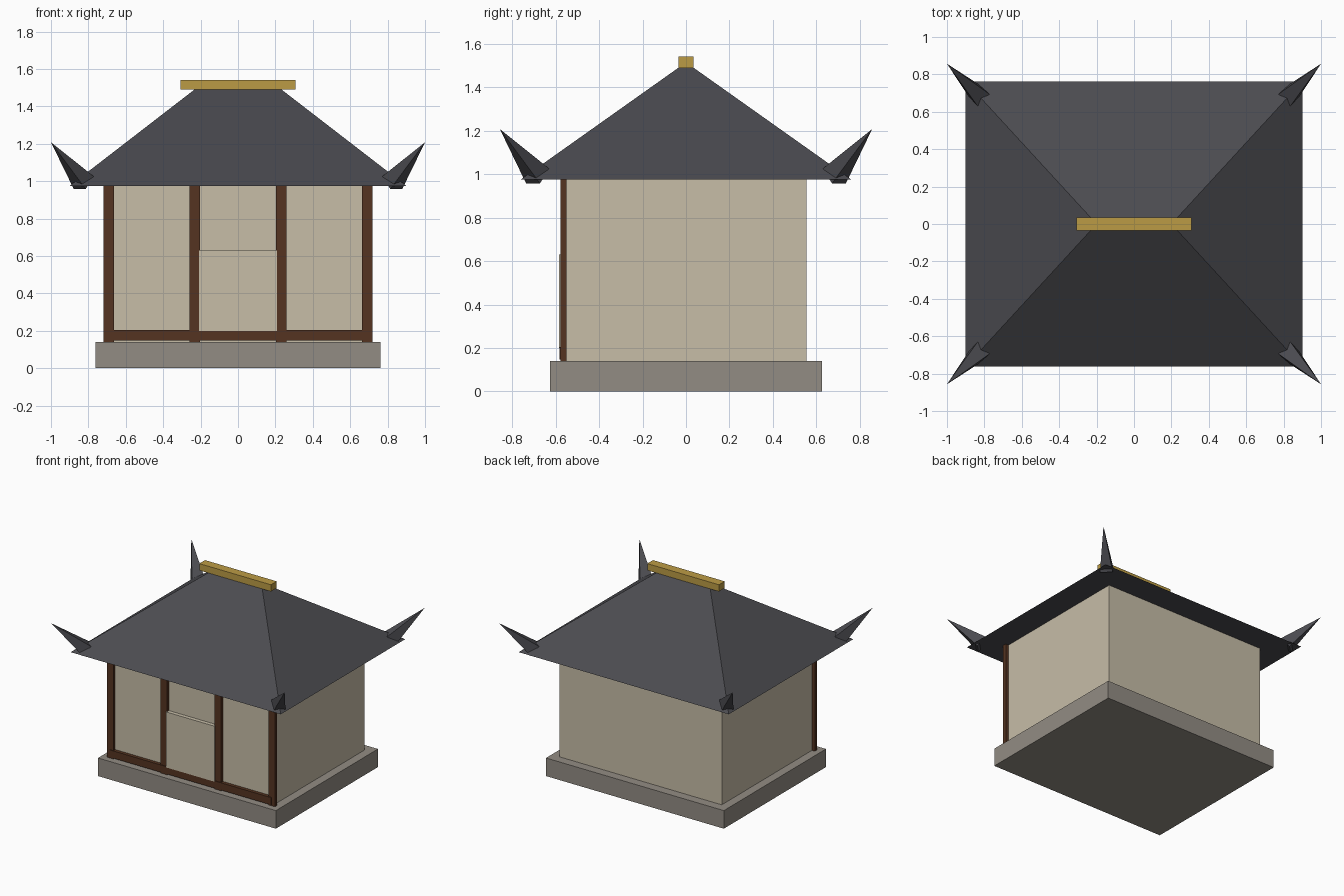
import bpy
import bmesh
from mathutils import Matrix, Vector

default = bpy.data.objects.get("Cube")
if default:
    bpy.data.objects.remove(default, do_unlink=True)


def material(name, rgb):
    mat = bpy.data.materials.new(name)
    mat.use_nodes = True
    mat.diffuse_color = (*rgb, 1)
    mat.node_tree.nodes["Principled BSDF"].inputs["Base Color"].default_value = (*rgb, 1)
    return mat


stone = material("grey stone", (0.29, 0.265, 0.23))
plaster = material("cream plaster", (0.57, 0.51, 0.39))
wood = material("dark brown wood", (0.09, 0.034, 0.015))
tile = material("charcoal tile", (0.07, 0.07, 0.08))
gold = material("dull gold", (0.50, 0.33, 0.06))


def finish(name, bm, mat):
    bmesh.ops.recalc_face_normals(bm, faces=bm.faces)
    mesh = bpy.data.meshes.new(name)
    bm.to_mesh(mesh)
    bm.free()
    mesh.materials.append(mat)
    obj = bpy.data.objects.new(name, mesh)
    bpy.context.collection.objects.link(obj)
    return obj


def box(name, low, high, mat):
    low, high = Vector(low), Vector(high)
    bm = bmesh.new()
    bmesh.ops.create_cube(bm, size=1)
    bmesh.ops.scale(bm, vec=high - low, verts=bm.verts)
    bmesh.ops.translate(bm, vec=(low + high) / 2, verts=bm.verts)
    return finish(name, bm, mat)


def horn(name, centre, tip, mat):
    # Four-sided spike with a flat side facing down
    axis = tip - centre
    bm = bmesh.new()
    place = (Matrix.Translation((centre + tip) / 2)
             @ axis.to_track_quat("Z", "Y").to_matrix().to_4x4()
             @ Matrix.Rotation(0.7854, 4, "Z"))
    bmesh.ops.create_cone(bm, cap_ends=True, segments=4, radius1=0.064,
                          radius2=0, depth=axis.length, matrix=place)
    bmesh.ops.remove_doubles(bm, verts=bm.verts, dist=0.0001)
    return finish(name, bm, mat)


# Plinth and walls
EAVE = 0.975
FLOOR = 0.14
box("plinth", (-0.762, -0.625, 0), (0.762, 0.625, FLOOR), stone)
box("walls", (-0.695, -0.555, FLOOR), (0.695, 0.555, EAVE), plaster)

# Front posts, sill and door panel
for i, x in enumerate((-0.692, -0.231, 0.231, 0.692)):
    box(f"front_post_{i + 1}", (x - 0.028, -0.577, FLOOR), (x + 0.028, -0.549, EAVE), wood)
box("front_sill", (-0.692, -0.582, 0.148), (0.692, -0.55, 0.205), wood)
box("door_panel", (-0.208, -0.585, 0.2), (0.208, -0.55, 0.63), plaster)

# Hipped roof
bm = bmesh.new()
eaves = [bm.verts.new((x, y, EAVE)) for x, y in
         ((-0.9, -0.762), (0.9, -0.762), (0.9, 0.762), (-0.9, 0.762))]
left, right = (bm.verts.new((x, 0, 1.515)) for x in (0.2, -0.2))
a, b, c, d = eaves
for corners in ((d, c, b, a), (a, b, left, right), (b, c, left),
                (c, d, right, left), (d, a, right)):
    bm.faces.new(corners)
finish("hipped_roof", bm, tile)

# Ridge beam
box("ridge_beam", (-0.307, -0.035, 1.49), (0.307, 0.035, 1.542), gold)

# Corner horns
for sx, side in ((1, "left"), (-1, "right")):
    for sy, end in ((-1, "front"), (1, "back")):
        horn(f"{end}_{side}_horn", Vector((sx * 0.825, sy * 0.683, 0.992)),
             Vector((sx, sy * 0.857, 1.208)), tile)
